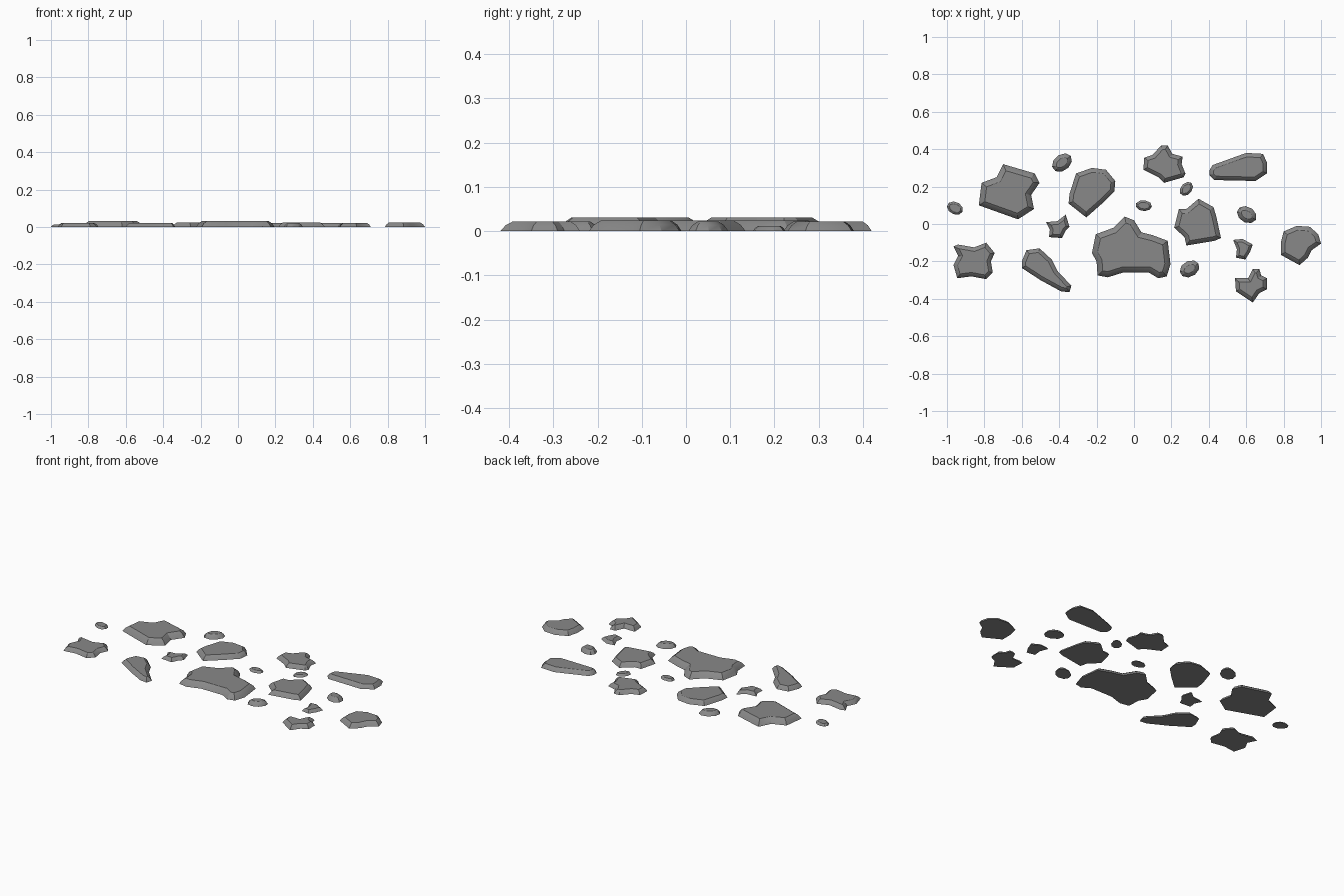
import bpy, bmesh, math
from mathutils import Vector

if "Cube" in bpy.data.objects:
    bpy.data.objects.remove(bpy.data.objects["Cube"])

grey = bpy.data.materials.new("stone grey")
grey.diffuse_color = (0.25, 0.25, 0.25, 1)
grey.use_nodes = True
grey.node_tree.nodes["Principled BSDF"].inputs["Base Color"].default_value = grey.diffuse_color


def inset(pts, d):
    """Offset a counter-clockwise outline inwards by d."""
    out, n = [], len(pts)
    for i, p in enumerate(pts):
        a = (p - pts[i - 1]).normalized()
        b = (pts[(i + 1) % n] - p).normalized()
        na, nb = Vector((-a.y, a.x)), Vector((-b.y, b.x))
        m = na + nb
        out.append(p + m * (d / max(0.5, 1 + na.dot(nb))))
    return out


def stone(name, h, outline):
    """Flat stone: steep lower wall, chamfered rim, flat top and base."""
    pts = [Vector(p) for p in outline]
    n = len(pts)
    area = sum(pts[i - 1].x * pts[i].y - pts[i].x * pts[i - 1].y for i in range(n))
    if area < 0:
        pts.reverse()
    bm = bmesh.new()
    rings = []
    for d, z in ((0, 0), (0.4 * h, 0.6 * h), (0.95 * h, h)):
        rings.append([bm.verts.new((p.x, p.y, z)) for p in inset(pts, d)])
    for lo, hi in zip(rings, rings[1:]):
        for i in range(n):
            j = (i + 1) % n
            bm.faces.new((lo[i], lo[j], hi[j], hi[i]))
    bm.faces.new(rings[-1])
    bm.faces.new(rings[0][::-1])
    me = bpy.data.meshes.new(name)
    bm.to_mesh(me)
    bm.free()
    me.materials.append(grey)
    ob = bpy.data.objects.new(name, me)
    bpy.context.collection.objects.link(ob)


def pebble(name, x, y, rx, ry, turn):
    """Small oval stone, turned by an angle in degrees."""
    t = math.radians(turn)
    pts = []
    for k in range(9):
        a = math.tau * k / 9
        u, v = rx * math.cos(a), ry * math.sin(a)
        pts.append((x + u * math.cos(t) - v * math.sin(t),
                    y + u * math.sin(t) + v * math.cos(t)))
    stone(name, 0.022 if rx > 0.045 else 0.012, pts)


# Large stones
stone("stone_large_centre", 0.031, [
    (-.05, .04), (0, .02), (.04, -.045), (.10, -.06), (.18, -.09), (.195, -.215),
    (.175, -.28), (.13, -.29), (.08, -.26), (-.06, -.26), (-.14, -.285),
    (-.195, -.275), (-.20, -.20), (-.225, -.155), (-.205, -.055), (-.11, -.02)])
stone("stone_large_back_left", 0.031, [
    (-.70, .32), (-.53, .27), (-.505, .22), (-.55, .155), (-.535, .08),
    (-.62, .025), (-.83, .10), (-.815, .22), (-.735, .25)])

# Medium stones
stone("stone_back_middle", 0.024, [
    (-.31, .27), (-.225, .30), (-.15, .29), (-.10, .23), (-.105, .175),
    (-.17, .11), (-.255, .035), (-.35, .11), (-.345, .16)])
stone("stone_back", 0.022, [
    (.145, .42), (.18, .42), (.205, .375), (.26, .36), (.255, .32), (.275, .27),
    (.265, .25), (.16, .22), (.13, .25), (.05, .29), (.055, .355), (.10, .37)])
stone("stone_back_right", 0.022, [
    (.405, .29), (.42, .315), (.60, .38), (.69, .375), (.71, .33),
    (.71, .27), (.65, .23), (.43, .235), (.405, .26)])
stone("stone_middle_right", 0.024, [
    (.24, .08), (.28, .08), (.345, .135), (.425, .09), (.44, .04),
    (.465, -.075), (.43, -.09), (.28, -.115), (.27, -.07), (.215, -.02)])
stone("stone_far_right", 0.024, [
    (.80, -.04), (.87, -.01), (.94, -.015), (.985, -.055), (1, -.105),
    (.95, -.14), (.93, -.18), (.885, -.22), (.785, -.165), (.785, -.1)])
stone("stone_front_left", 0.022, [
    (-.60, -.20), (-.575, -.14), (-.505, -.13), (-.44, -.19), (-.41, -.25),
    (-.335, -.33), (-.345, -.365), (-.39, -.36), (-.50, -.30), (-.60, -.235)])
stone("stone_far_left", 0.022, [
    (-.965, -.12), (-.94, -.11), (-.855, -.125), (-.79, -.10), (-.745, -.155),
    (-.765, -.20), (-.755, -.26), (-.79, -.295), (-.87, -.28), (-.945, -.29),
    (-.965, -.22), (-.94, -.17)])
stone("stone_front_right", 0.022, [
    (.635, -.24), (.67, -.24), (.68, -.275), (.71, -.29), (.71, -.35),
    (.67, -.37), (.635, -.42), (.545, -.36), (.54, -.29), (.61, -.29)])

# Small angular stones
stone("stone_small_left", 0.018, [
    (-.47, .01), (-.41, .015), (-.365, .05), (-.345, -.015),
    (-.365, -.035), (-.385, -.075), (-.455, -.07), (-.45, -.03)])
stone("stone_small_right", 0.016, [
    (.53, -.085), (.58, -.08), (.635, -.11), (.62, -.15),
    (.595, -.19), (.545, -.18), (.55, -.135)])

# Pebbles
pebble("pebble_back_left", -.385, .328, .059, .043, 38)
pebble("pebble_back", .28, .188, .042, .030, 50)
pebble("pebble_middle", .052, .098, .044, .029, -5)
pebble("pebble_far_left", -.957, .085, .045, .033, -25)
pebble("pebble_right", .603, .05, .056, .042, -30)
pebble("pebble_front", .297, -.24, .056, .042, 30)

# Soft shading round the walls, sharp rims
for ob in bpy.context.scene.objects:
    ob.select_set(True)
    bpy.context.view_layer.objects.active = ob
bpy.ops.object.shade_smooth_by_angle(angle=math.radians(25))
